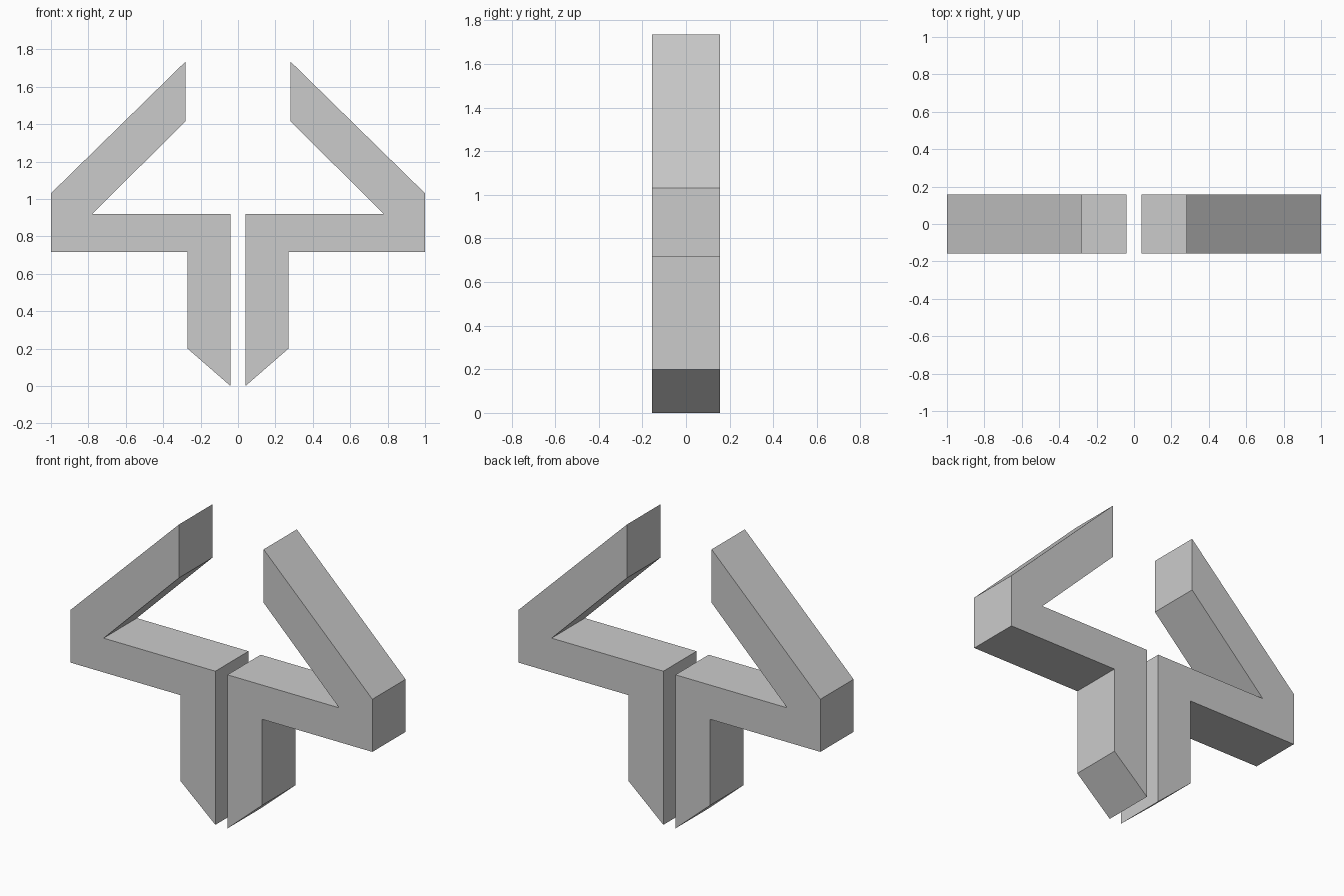
import bpy
import bmesh

cube = bpy.data.objects.get("Cube")
if cube:
    bpy.data.objects.remove(cube, do_unlink=True)

HALF_DEPTH = 0.157

grey = bpy.data.materials.new("plain grey")
grey.use_nodes = True
colour = (0.6, 0.6, 0.6, 1)
grey.diffuse_color = colour
grey.node_tree.nodes["Principled BSDF"].inputs["Base Color"].default_value = colour

# Outline of one half: pointed stem, side arm, then a slanted upper arm
profile = [
    (0.04, 0), (0.27, 0.2), (0.27, 0.715), (1, 0.715), (1, 1.03),
    (0.28, 1.735), (0.28, 1.415), (0.78, 0.92), (0.04, 0.92),
]


def bent_bracket(name, side):
    """Extrude the outline through the depth, on the given side of x = 0."""
    bm = bmesh.new()
    face = bm.faces.new([bm.verts.new((side * x, -HALF_DEPTH, z)) for x, z in profile])
    result = bmesh.ops.extrude_face_region(bm, geom=[face], use_keep_orig=True)
    moved = [v for v in result["geom"] if isinstance(v, bmesh.types.BMVert)]
    bmesh.ops.translate(bm, verts=moved, vec=(0, 2 * HALF_DEPTH, 0))
    bmesh.ops.recalc_face_normals(bm, faces=bm.faces[:])
    mesh = bpy.data.meshes.new(name)
    bm.to_mesh(mesh)
    bm.free()
    mesh.materials.append(grey)
    bpy.context.collection.objects.link(bpy.data.objects.new(name, mesh))


bent_bracket("left_bracket", 1)
bent_bracket("right_bracket", -1)
